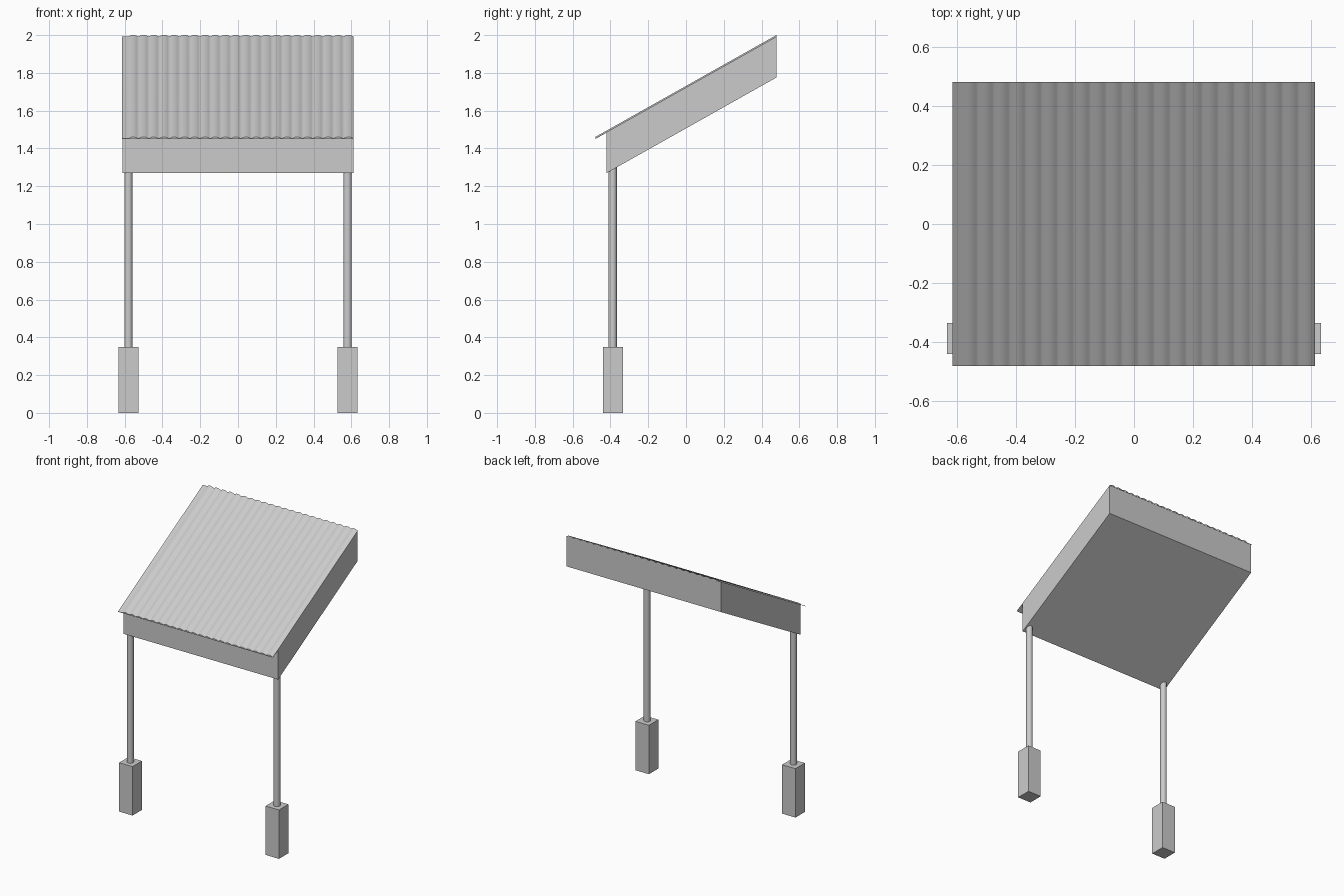
import bpy, math

if "Cube" in bpy.data.objects:
    bpy.data.objects.remove(bpy.data.objects["Cube"])

grey = bpy.data.materials.new("grey")
grey.diffuse_color = (0.6, 0.6, 0.6, 1)
grey.use_nodes = True
grey.node_tree.nodes["Principled BSDF"].inputs["Base Color"].default_value = grey.diffuse_color

SLOPE = 0.5625


def roof_z(y):
    """Height of the underside of the roof sheet."""
    return 1.45 + SLOPE * (y + 0.48)


def prism(name, ring_a, ring_b):
    """Closed solid joining two matching outlines."""
    n = len(ring_a)
    faces = [tuple(range(n))[::-1], tuple(range(n, 2 * n))]
    faces += [(i, (i + 1) % n, n + (i + 1) % n, n + i) for i in range(n)]
    mesh = bpy.data.meshes.new(name)
    mesh.from_pydata(ring_a + ring_b, [], faces)
    mesh.materials.append(grey)
    obj = bpy.data.objects.new(name, mesh)
    bpy.context.collection.objects.link(obj)
    # consistent outward normals
    bpy.context.view_layer.objects.active = obj
    bpy.ops.object.select_all(action='DESELECT')
    obj.select_set(True)
    bpy.ops.object.mode_set(mode='EDIT')
    bpy.ops.mesh.select_all(action='SELECT')
    bpy.ops.mesh.normals_make_consistent(inside=False)
    bpy.ops.object.mode_set(mode='OBJECT')
    return obj


# Sloped box under the roof
def box_side(x):
    return [(x, -0.42, 1.27), (x, 0.479, 1.27 + SLOPE * 0.899),
            (x, 0.479, roof_z(0.479) + 0.001), (x, -0.42, roof_z(-0.42) + 0.001)]


prism("roof_box", box_side(-0.612), box_side(0.612))

# Corrugated roof sheet: flat margin at the left, then rounded ridges
RIDGES, STEPS = 22, 8
START, END = -0.582, 0.612
profile = [(-0.614, 0), (-0.614, 0.003)]
for i in range(RIDGES * STEPS + 1):
    t = i / STEPS
    profile.append((START + (END - START) * t / RIDGES,
                    0.002 + 0.009 * abs(math.sin(math.pi * t))))
profile.append((END, 0))


def sheet_end(y):
    return [(x, y, roof_z(y) + h) for x, h in profile]


sheet = prism("roof_sheet", sheet_end(-0.48), sheet_end(0.48))
bpy.ops.object.shade_smooth_by_angle(angle=math.radians(50))

# Posts and their square footings
for side, sx in (("left", -1), ("right", 1)):
    bpy.ops.mesh.primitive_cylinder_add(vertices=16, radius=0.022, depth=1.02,
                                        location=(sx * 0.58, -0.388, 0.83))
    post = bpy.context.object
    post.name = side + "_post"
    post.data.materials.append(grey)
    bpy.ops.object.shade_smooth_by_angle(angle=math.radians(30))

    bpy.ops.mesh.primitive_cube_add(size=1, location=(sx * 0.58, -0.387, 0.175))
    footing = bpy.context.object
    footing.name = side + "_footing"
    footing.scale = (0.106, 0.106, 0.35)
    footing.data.materials.append(grey)
